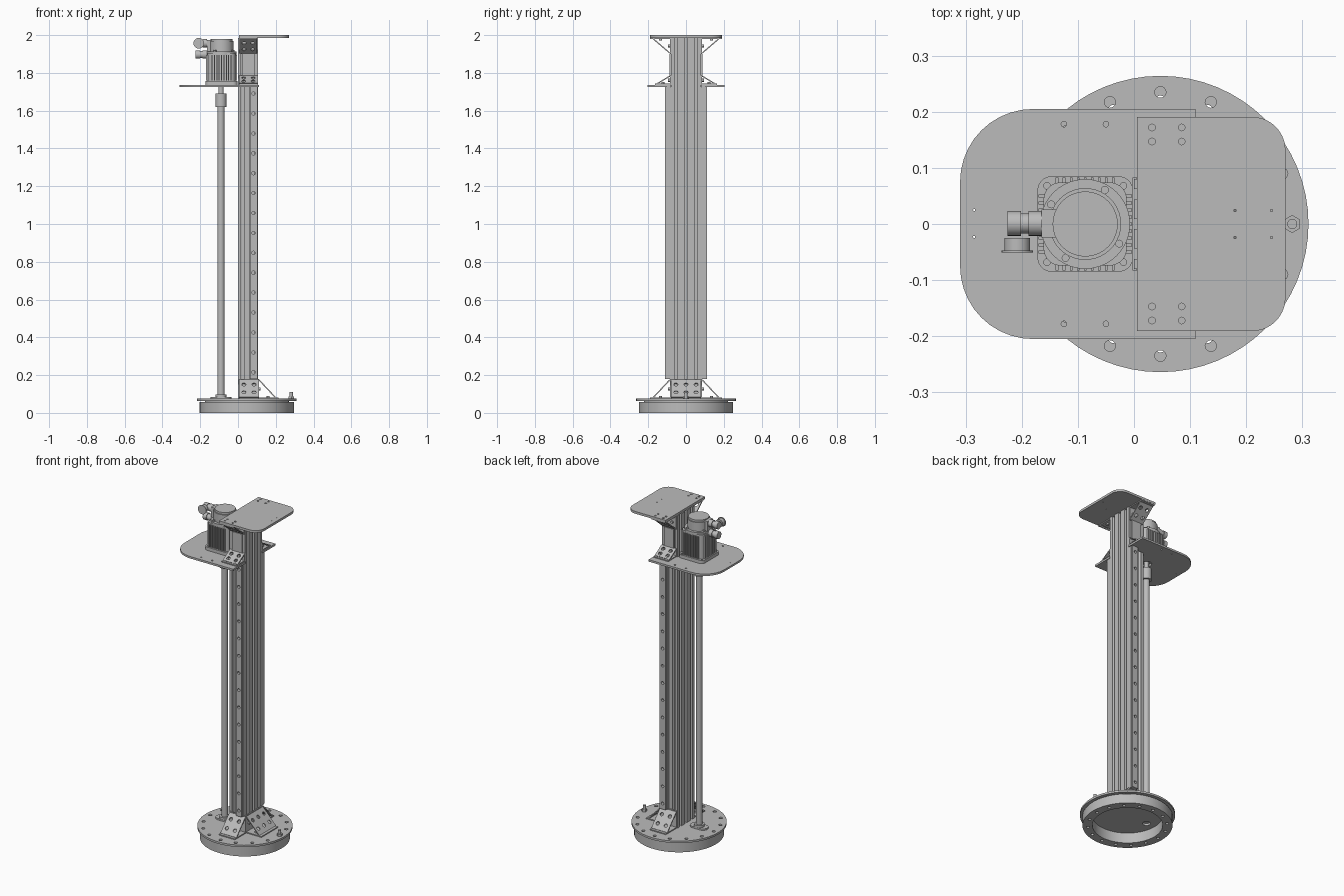
import bpy, bmesh, math
from math import sin, cos, pi, radians
from mathutils import Matrix

cube = bpy.data.objects.get("Cube")
if cube:
    bpy.data.objects.remove(cube, do_unlink=True)

steel = bpy.data.materials.new("steel grey")
steel.use_nodes = True
steel.diffuse_color = (0.5, 0.5, 0.5, 1)
steel.node_tree.nodes["Principled BSDF"].inputs["Base Color"].default_value = (0.5, 0.5, 0.5, 1)

T = Matrix.Translation
R = Matrix.Rotation
ALONG_X = R(pi / 2, 4, 'Y')
ALONG_Y = R(pi / 2, 4, 'X')


def finish(name, bm, matrix):
    bmesh.ops.remove_doubles(bm, verts=bm.verts, dist=0.00005)
    bmesh.ops.recalc_face_normals(bm, faces=bm.faces)
    mesh = bpy.data.meshes.new(name)
    bm.to_mesh(mesh)
    bm.free()
    mesh.materials.append(steel)
    mesh.shade_smooth()
    mesh.set_sharp_from_angle(angle=radians(30))
    obj = bpy.data.objects.new(name, mesh)
    obj.matrix_world = matrix
    bpy.context.collection.objects.link(obj)
    return obj


def box(name, x0, x1, y0, y1, z0, z1, matrix=Matrix()):
    bm = bmesh.new()
    size = Matrix.Diagonal((x1 - x0, y1 - y0, z1 - z0, 1))
    place = T(((x0 + x1) / 2, (y0 + y1) / 2, (z0 + z1) / 2))
    bmesh.ops.create_cube(bm, size=1, matrix=place @ size)
    return finish(name, bm, matrix)


def cyl(name, r, length, matrix, sides=32):
    """Cylinder centred on the matrix, along its local z."""
    bm = bmesh.new()
    bmesh.ops.create_cone(bm, cap_ends=True, segments=sides, radius1=r, radius2=r, depth=length)
    return finish(name, bm, matrix)


def post(name, r, x, y, z0, z1, sides=32):
    return cyl(name, r, z1 - z0, T((x, y, (z0 + z1) / 2)), sides)


def circle(x, y, r, n=16):
    return [(x + r * cos(2 * pi * i / n), y + r * sin(2 * pi * i / n)) for i in range(n)]


def rounded(x0, x1, y0, y1, left, right, n=10):
    """Rectangle outline with its own corner radius on each end."""
    pts = []
    for cx, cy, r, start in ((x1 - right, y1 - right, right, 0), (x0 + left, y1 - left, left, 1),
                             (x0 + left, y0 + left, left, 2), (x1 - right, y0 + right, right, 3)):
        steps = n if r > 0 else 0
        for i in range(steps + 1):
            a = (start + i / max(steps, 1)) * pi / 2
            pts.append((cx + r * cos(a), cy + r * sin(a)))
    return pts


def extrude(name, loops, z0, z1, matrix=Matrix()):
    """Flat outline with holes, extruded along local z."""
    curve = bpy.data.curves.new(name, 'CURVE')
    curve.dimensions = '2D'
    curve.fill_mode = 'BOTH'
    curve.extrude = (z1 - z0) / 2
    for loop in loops:
        spline = curve.splines.new('POLY')
        spline.points.add(len(loop) - 1)
        for p, (x, y) in zip(spline.points, loop):
            p.co = (x, y, 0, 1)
        spline.use_cyclic_u = True
    helper = bpy.data.objects.new(name + " outline", curve)
    mesh = bpy.data.meshes.new_from_object(helper)
    bm = bmesh.new()
    bm.from_mesh(mesh)
    bpy.data.objects.remove(helper)
    bpy.data.curves.remove(curve)
    bpy.data.meshes.remove(mesh)
    return finish(name, bm, matrix @ T((0, 0, (z0 + z1) / 2)))


# Base: hollow bolted ring under a round cover plate
BX = 0.047
bolts = [circle(BX + 0.235 * cos(i * pi / 8), 0.235 * sin(i * pi / 8), 0.01) for i in range(16) if i]
ring_bolts = [circle(BX + 0.22 * cos(i * pi / 8), 0.22 * sin(i * pi / 8), 0.009) for i in range(16)]
extrude("base_ring", [circle(BX, 0, 0.25, 64), circle(BX, 0, 0.195, 64)] + ring_bolts, 0, 0.058)
extrude("base_gasket", [circle(BX, 0, 0.222, 64), circle(BX, 0, 0.195, 64)], 0.058, 0.063)
extrude("base_plate", [circle(BX, 0, 0.264, 64), circle(-0.09, 0, 0.022)] + bolts, 0.063, 0.075)
post("drain_nut", 0.016, 0.282, 0, 0.075, 0.088, 6)
post("drain_nipple", 0.009, 0.282, 0, 0.088, 0.11, 16)


# Column: slotted extrusion
def slotted_side(centres, width):
    """One side from 0 to width, with undercut slots cut inwards (+v)."""
    slot = ((-0.009, 0), (-0.009, 0.006), (-0.016, 0.006), (-0.009, 0.018),
            (0.009, 0.018), (0.016, 0.006), (0.009, 0.006), (0.009, 0))
    return [(0, 0)] + [(c + u, v) for c in centres for u, v in slot]


W, D = 0.105, 0.16
short = slotted_side((0.026, 0.079), W)
long = slotted_side((0.027, 0.08, 0.133), D)
section = [(u, -D / 2 + v) for u, v in short] + [(W - v, -D / 2 + u) for u, v in long]
section += [(W - u, D / 2 - v) for u, v in short] + [(v, D / 2 - u) for u, v in long]
extrude("column", [section], 0.075, 1.986)

# Guide rails with a row of bolt holes on both sides
rail_holes = [circle(0.082, 0.215 + i * 0.1054, 0.009, 12) for i in range(15)]
for side, label in ((-1, "right"), (1, "left")):
    face = [rounded(0.06, W, 0.18, 1.725, 0, 0)] + rail_holes
    lo, hi = sorted((-side * 0.08, -side * 0.1))
    extrude("rail_foot_" + label, face, lo, hi, ALONG_Y)
    face = [rounded(0.063, W - 0.003, 0.18, 1.725, 0, 0)] + rail_holes
    lo, hi = sorted((-side * 0.1, -side * 0.11))
    extrude("rail_head_" + label, face, lo, hi, ALONG_Y)

# Motor plate, notched round the column
half = rounded(-0.31, 0.11, -0.205, 0.205, 0.13, 0)
notch = [(0.11, -0.082), (-0.003, -0.082), (-0.003, 0.082), (0.11, 0.082)]
small = [circle(x, y, 0.005, 10) for x in (-0.125, -0.05) for y in (-0.178, 0.178)]
small += [circle(-0.285, y, 0.002, 8) for y in (-0.023, 0.025)]
extrude("motor_plate", [half + notch, circle(-0.09, 0, 0.03)] + small, 1.725, 1.737)

# Top plate
top_holes = [circle(x, s * y, 0.006, 12) for x in (0.032, 0.085) for y in (0.147, 0.172) for s in (-1, 1)]
top_holes += [circle(x, s * 0.024, 0.002, 8) for x in (0.18, 0.245) for s in (-1, 1)]
extrude("top_plate", [rounded(0.005, 0.27, -0.191, 0.191, 0, 0.06)] + top_holes, 1.986, 2.0)


# Bent sheet brackets: wall plate, foot plate and a perforated slope
def bracket(name, matrix, w, out, h, cols=2):
    t = 0.006
    box(name + "_wall", -w / 2, w / 2, -t, 0, 0, h, matrix)
    box(name + "_foot", -w / 2, w / 2, -out, 0, 0, t, matrix)
    run, rise = out * 0.85 - t, h * 0.95 - t
    length = math.hypot(run, rise)
    holes = [circle(w * ((i + 0.5) / cols - 0.5), length * v, 0.011, 12)
             for i in range(cols) for v in (-0.22, 0.22)]
    place = matrix @ T((0, -t - run / 2, t + rise / 2)) @ R(math.atan2(rise, run), 4, 'X')
    extrude(name + "_slope", [rounded(-w / 2, w / 2, -length / 2, length / 2, 0, 0)] + holes,
            -t / 2, t / 2, place)
    for i in range(cols):
        x = w * ((i + 0.5) / cols - 0.5)
        cyl(name + "_wall_bolt", 0.008, 0.008, matrix @ T((x, -0.01, h * 0.5)) @ ALONG_Y, 12)
        cyl(name + "_foot_bolt", 0.008, 0.008, matrix @ T((x, -out * 0.5, 0.01)), 12)


flip = R(pi, 4, 'Y')
for turn, side, label in ((0, -1, "right"), (pi, 1, "left")):
    spin = R(turn, 4, 'Z')
    bracket("base_bracket_" + label, T((0.058, side * 0.08, 0.075)) @ spin, 0.108, 0.11, 0.105)
    bracket("top_bracket_" + label, T((0.055, side * 0.08, 1.986)) @ spin @ flip, 0.092, 0.11, 0.085)
    bracket("plate_bracket_" + label, T((0.055, side * 0.08, 1.737)) @ spin, 0.1, 0.085, 0.048)
    y0, y1 = sorted((side * 0.08, side * 0.088))
    box("clamp_strip_" + label, 0.022, 0.088, y0, y1, 1.78, 1.9)
bracket("base_bracket_outer", T((W, 0, 0.075)) @ R(pi / 2, 4, 'Z'), 0.16, 0.11, 0.105, 3)

# Drive shaft with foot bearing and coupling
SX = -0.09
extrude("shaft_foot", [rounded(SX - 0.055, SX + 0.055, -0.03, 0.03, 0.03, 0.03)], 0.075, 0.084)
post("shaft_bearing", 0.03, SX, 0, 0.084, 0.097)
post("shaft", 0.0185, SX, 0, 0.075, 1.625)
post("coupling", 0.029, SX, 0, 1.62, 1.69)
post("motor_shaft", 0.013, SX, 0, 1.69, 1.74)

# Motor: finned square body with corner-bolted flange and round end cap
MX = -0.087
corners = [(MX + sx * 0.068, sy * 0.068) for sx in (-1, 1) for sy in (-1, 1)]
extrude("motor_flange", [rounded(MX - 0.085, MX + 0.085, -0.085, 0.085, 0.025, 0.025)]
        + [circle(x, y, 0.006, 12) for x, y in corners], 1.737, 1.757)
extrude("motor_body", [rounded(MX - 0.074, MX + 0.074, -0.074, 0.074, 0.03, 0.03)], 1.757, 1.905)
for q in range(4):
    for i in range(-4, 5):
        u = i * 0.0125
        box("motor_fin", u - 0.0025, u + 0.0025, -0.083, -0.07, 1.76, 1.895,
            T((MX, 0, 0)) @ R(q * pi / 2, 4, 'Z'))
post("motor_shoulder", 0.08, MX, 0, 1.895, 1.914, 40)
post("motor_cap", 0.058, MX, 0, 1.91, 1.98, 40)
extrude("motor_cap_ring", [circle(MX, 0, 0.064, 40), circle(MX, 0, 0.05, 40)], 1.914, 1.968)
for i in range(4):
    a = radians(15 + 90 * i + 45)
    post("cap_screw", 0.007, MX + 0.07 * cos(a), 0.07 * sin(a), 1.914, 1.922, 12)

# Cable connectors on the outer side of the motor
box("connector_block", -0.165, -0.12, -0.024, 0.026, 1.875, 1.975)
for z, label in ((1.957, "upper"), (1.897, "lower")):
    cyl("connector_" + label, 0.018, 0.07, T((-0.19, 0.001, z)) @ ALONG_X, 24)
    for x in (-0.176, -0.213):
        cyl("connector_ring_" + label, 0.022, 0.024, T((x, 0.001, z)) @ ALONG_X, 24)
cyl("side_connector", 0.023, 0.022, T((-0.208, -0.036, 1.957)) @ ALONG_Y, 24)
cyl("side_connector_lid", 0.028, 0.004, T((-0.208, -0.049, 1.957)) @ ALONG_Y, 24)
